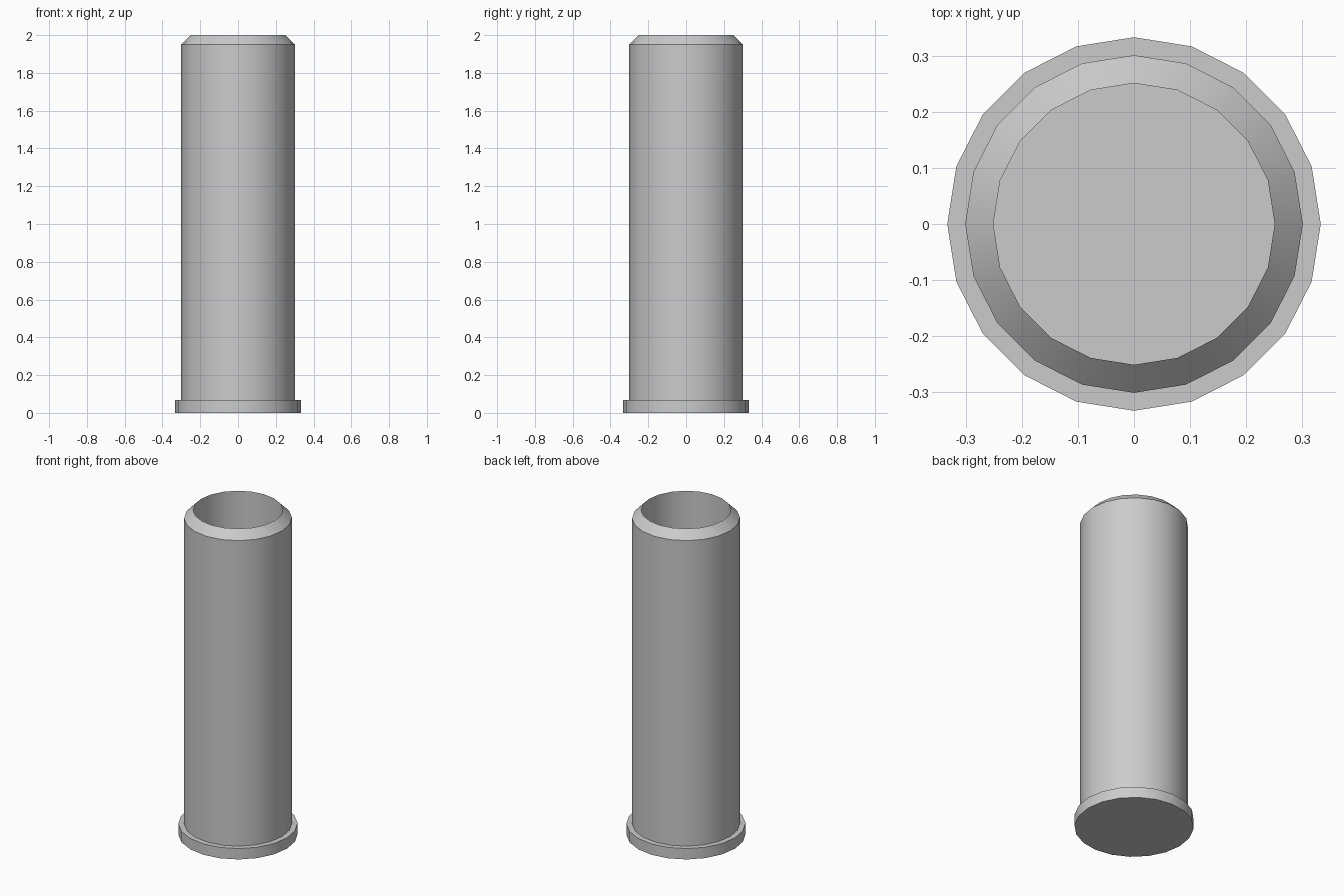
import bpy, bmesh, math

if "Cube" in bpy.data.objects:
    bpy.data.objects.remove(bpy.data.objects["Cube"])

SIDES = 20


def lathe(name, profile, cap_start=False, cap_end=False):
    """Revolve (radius, z) points around z; outline listed bottom-outside first."""
    bm = bmesh.new()
    rings = []
    for r, z in profile:
        rings.append([bm.verts.new((r * math.cos(2 * math.pi * i / SIDES),
                                    r * math.sin(2 * math.pi * i / SIDES), z))
                      for i in range(SIDES)])
    for a, b in zip(rings, rings[1:]):
        for i in range(SIDES):
            j = (i + 1) % SIDES
            bm.faces.new((a[i], a[j], b[j], b[i]))
    if cap_start:
        bm.faces.new(rings[0][::-1])
    if cap_end:
        bm.faces.new(rings[-1])
    mesh = bpy.data.meshes.new(name)
    bm.to_mesh(mesh)
    bm.free()
    obj = bpy.data.objects.new(name, mesh)
    bpy.context.collection.objects.link(obj)
    bpy.ops.object.select_all(action='DESELECT')
    obj.select_set(True)
    bpy.context.view_layer.objects.active = obj
    bpy.ops.object.shade_smooth_by_angle(angle=math.radians(30))
    return obj


# Flat disc rim at the bottom
lathe("base_rim", [(0.333, 0), (0.333, 0.067)], True, True)

# Solid plug inside the lower tube; its top is the floor of the bore
lathe("inner_plug", [(0.298, 0.067), (0.298, 0.51)], True, True)

# Hollow tube with a chamfered mouth and straight bore
lathe("tube", [(0.301, 0.067), (0.301, 1.95), (0.251, 2.0), (0.251, 0.51)])
